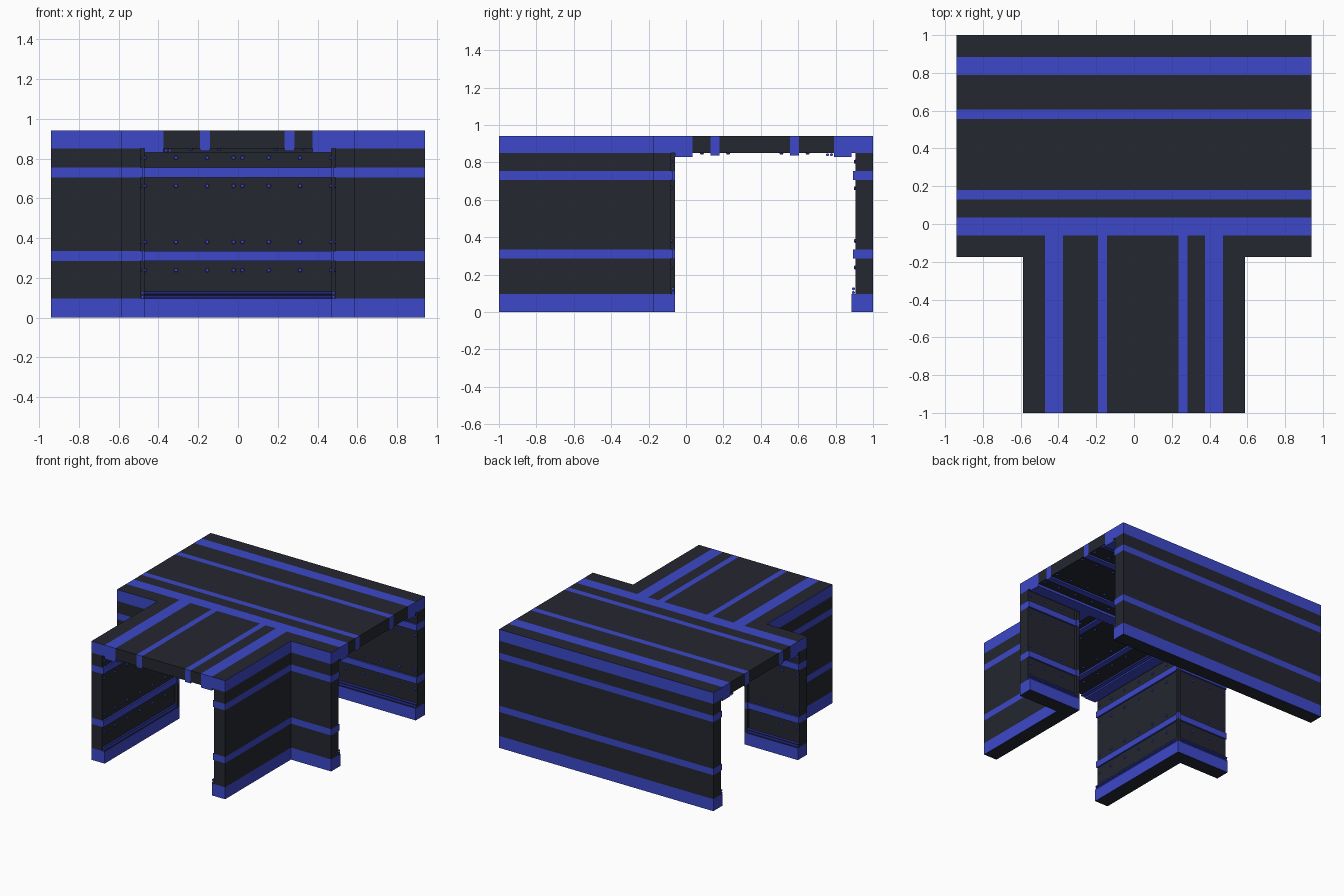
import bpy, bmesh, math
from mathutils import Matrix, Vector

if "Cube" in bpy.data.objects:
    bpy.data.objects.remove(bpy.data.objects["Cube"])


def material(name, rgb):
    m = bpy.data.materials.new(name)
    m.diffuse_color = (*rgb, 1)
    m.use_nodes = True
    m.node_tree.nodes["Principled BSDF"].inputs["Base Color"].default_value = m.diffuse_color
    return m


BLUE = material("blue_trim", (0.045, 0.065, 0.58))
DARK = material("dark_panel", (0.018, 0.02, 0.03))


def finish(bm, name, main, dark_if=None, mirror=False):
    bmesh.ops.recalc_face_normals(bm, faces=bm.faces)
    if dark_if:
        for f in bm.faces:
            f.material_index = int(dark_if(f.normal))
    me = bpy.data.meshes.new(name)
    bm.to_mesh(me)
    bm.free()
    me.materials.append(main)
    me.materials.append(DARK)
    ob = bpy.data.objects.new(name, me)
    bpy.context.collection.objects.link(ob)
    if mirror:
        ob.modifiers.new("mirror", 'MIRROR').use_mirror_merge = False
    return ob


def prism(name, pts, z0, z1, mat, dark_if=None, mirror=False):
    bm = bmesh.new()
    face = bm.faces.new([bm.verts.new((x, y, z0)) for x, y in pts])
    ext = bmesh.ops.extrude_face_region(bm, geom=[face], use_keep_orig=True)
    top = [v for v in ext['geom'] if isinstance(v, bmesh.types.BMVert)]
    bmesh.ops.translate(bm, verts=top, vec=(0, 0, z1 - z0))
    return finish(bm, name, mat, dark_if, mirror)


def rect(x0, x1, y0, y1):
    return [(x0, y0), (x1, y0), (x1, y1), (x0, y1)]


def rivets(name, points, normal, mirror=False):
    bm = bmesh.new()
    rot = Vector(normal).to_track_quat('Z', 'Y').to_matrix().to_4x4()
    for p in points:
        bmesh.ops.create_cone(bm, cap_ends=True, segments=8, radius1=0.013, radius2=0.008,
                              depth=0.018, matrix=Matrix.Translation(p) @ rot)
    finish(bm, name, BLUE, mirror=mirror)


def pipes(name, ends, mirror=False):
    bm = bmesh.new()
    for a, b in ends:
        a, b = Vector(a), Vector(b)
        rot = (b - a).to_track_quat('Z', 'Y').to_matrix().to_4x4()
        bmesh.ops.create_cone(bm, cap_ends=True, segments=10, radius1=0.008, radius2=0.008,
                              depth=(b - a).length, matrix=Matrix.Translation((a + b) / 2) @ rot)
    finish(bm, name, BLUE, mirror=mirror)


def horizontal(n):
    return abs(n.z) > 0.5


# Wall layers: name, bottom, top, inner setback, colour
LAYERS = [("base_rail", 0, 0.095, 0, BLUE), ("lower_panel", 0.095, 0.285, 0.021, DARK),
          ("lower_stripe", 0.285, 0.335, 0.009, BLUE), ("middle_panel", 0.335, 0.705, 0.021, DARK),
          ("upper_stripe", 0.705, 0.755, 0.009, BLUE), ("upper_panel", 0.755, 0.85, 0.021, DARK),
          ("top_rail", 0.85, 0.94, 0, BLUE)]
for name, z0, z1, e, mat in LAYERS:
    dark = horizontal if name.endswith("rail") else None
    prism("back_wall_" + name, rect(-0.94, 0.94, 0.885 + e, 1), z0, z1, mat, dark)
    # L-shaped corner wall, mirrored to the left
    prism("corner_wall_" + name,
          [(0.587, -1), (0.587, -0.175), (0.94, -0.175), (0.94, -0.06 - e),
           (0.47 + e, -0.06 - e), (0.47 + e, -1)], z0, z1, mat, dark, True)
    # small post at the inside corner
    if e:
        prism("corner_post_" + name, rect(0.47, 0.496, -0.086, -0.06), z0, z1, mat, None, True)

# Roof strips across the corridor (y) and across the stem (x)
CORRIDOR = [(-0.06, 0.035, 'beam'), (0.035, 0.13, 'panel'), (0.13, 0.18, 'rib'),
            (0.18, 0.555, 'panel'), (0.555, 0.605, 'rib'), (0.605, 0.79, 'panel'),
            (0.79, 0.885, 'beam')]
STEM = [(-0.47, -0.375, 'beam'), (-0.375, -0.19, 'panel'), (-0.19, -0.142, 'rib'),
        (-0.142, 0.235, 'panel'), (0.235, 0.284, 'rib'), (0.284, 0.375, 'panel'),
        (0.375, 0.47, 'beam')]
BOTTOM = {'beam': 0.83, 'panel': 0.85, 'rib': 0.838}
for i, (a, b, kind) in enumerate(CORRIDOR):
    prism(f"corridor_roof_{kind}_{i}", rect(-0.94, 0.94, a, b), BOTTOM[kind], 0.94,
          DARK if kind == 'panel' else BLUE, (lambda n: n.y < -0.5) if i == 0 else None)
for i, (a, b, kind) in enumerate(STEM):
    prism(f"stem_roof_{kind}_{i}", rect(a, b, -1, -0.06), BOTTOM[kind], 0.94,
          DARK if kind == 'panel' else BLUE)

# Rivets follow both edges of every stripe and rib
half = [0.022, 0.155, 0.312, 0.47, 0.627, 0.785, 0.918]
rows = [0.238, 0.38, 0.662, 0.804]
along_x = [s * x for x in half for s in (-1, 1)]
along_y = [-1 + h for h in half[:-1]]
rivets("back_wall_rivets", [(x, 0.906, z) for x in along_x for z in rows], (0, -1, 0))
rivets("stem_wall_rivets", [(0.491, y, z) for y in along_y for z in rows], (-1, 0, 0), True)
rivets("front_wall_rivets", [(x, -0.081, z) for x in half[4:] for z in rows], (0, 1, 0), True)
rivets("corridor_roof_rivets",
       [(x, y, 0.85) for x in along_x for y in (0.085, 0.225, 0.51, 0.65)], (0, 0, -1))
rivets("stem_roof_rivets",
       [(x, y, 0.85) for x in (-0.237, -0.097, 0.19, 0.33) for y in along_y], (0, 0, -1))

# Twin pipes along the wall bases and the ceiling
heights = (0.104, 0.124)
pipes("back_wall_pipes", [((-0.94, 0.895, z), (0.94, 0.895, z)) for z in heights])
pipes("stem_wall_pipes", [((0.48, -1, z), (0.48, -0.07, z)) for z in heights], True)
pipes("front_wall_pipes", [((0.48, -0.07, z), (0.94, -0.07, z)) for z in heights], True)
pipes("corridor_roof_pipes", [((-0.94, y, 0.841), (0.94, y, 0.841)) for y in (0.757, 0.777)])
pipes("stem_roof_pipes", [((x, -1, 0.841), (x, -0.06, 0.841)) for x in (-0.363, -0.343)])
